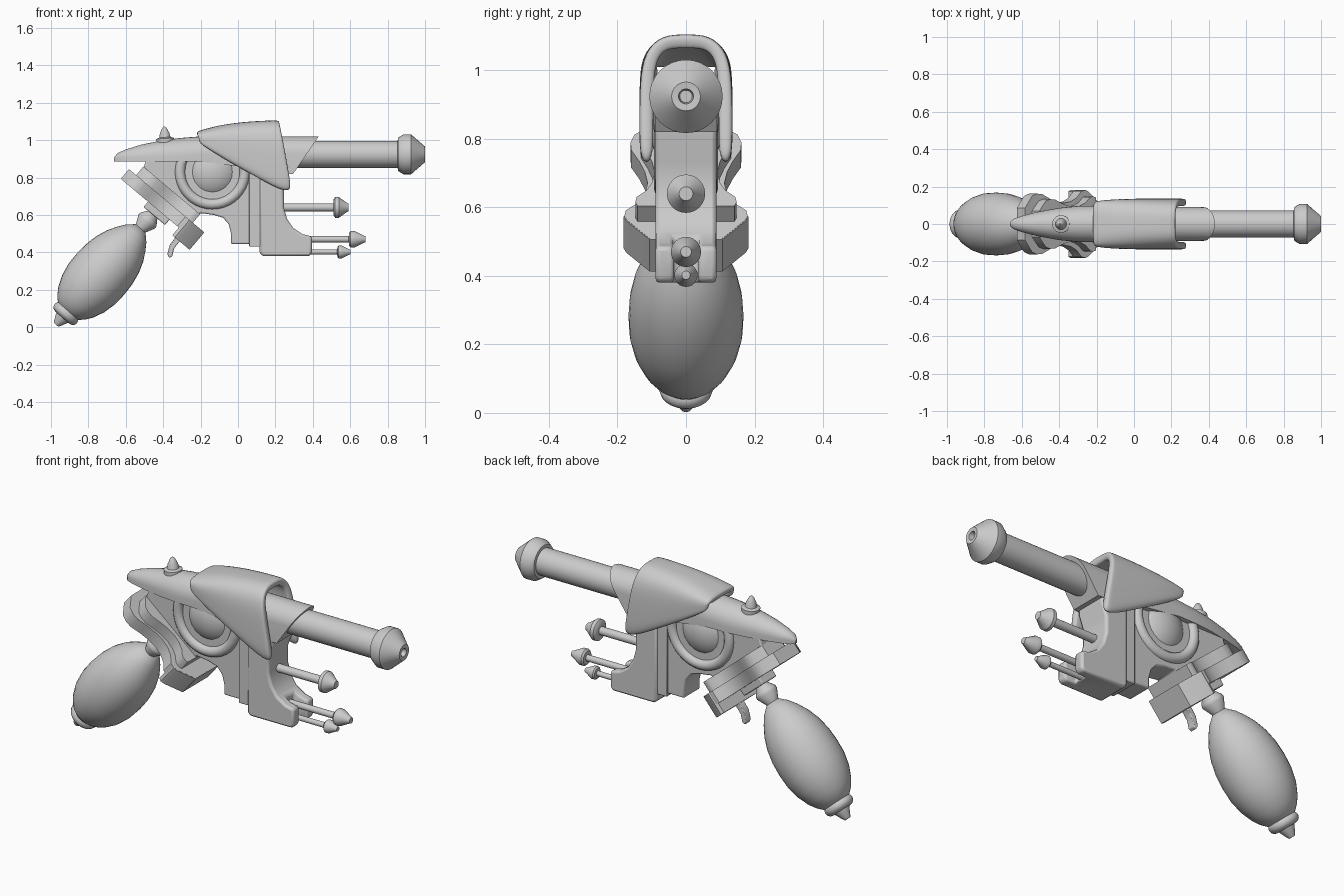
import bpy, bmesh, math
from mathutils import Vector, Matrix

if "Cube" in bpy.data.objects:
    bpy.data.objects.remove(bpy.data.objects["Cube"])


def finish(name, bm, bevel=0, angle=35, before=None):
    bmesh.ops.recalc_face_normals(bm, faces=bm.faces)
    me = bpy.data.meshes.new(name)
    bm.to_mesh(me)
    bm.free()
    ob = bpy.data.objects.new(name, me)
    bpy.context.collection.objects.link(ob)
    bpy.context.view_layer.objects.active = ob
    ob.select_set(True)
    bpy.ops.object.shade_smooth_by_angle(angle=math.radians(angle))
    ob.select_set(False)
    if before:
        before(ob)
    if bevel:
        m = ob.modifiers.new("bevel", 'BEVEL')
        m.width, m.segments, m.limit_method = bevel, 2, 'ANGLE'
        m.angle_limit = math.radians(40)
    return ob


def side(a, b, c):
    return Vector((a, c, b))


def tilted(a, b, c):  # collar frame: a along slope, b across, c outward
    return Vector((-.583 + .766 * a - .643 * c, b, .845 - .643 * a - .766 * c))


def prism(name, pts, lo, hi, place=side, bevel=.008, before=None):
    bm = bmesh.new()
    ends = [[bm.verts.new(place(a, b, c)) for a, b in pts] for c in (lo, hi)]
    for e in ends:
        bm.faces.new(e)
    for i in range(len(pts)):
        j = (i + 1) % len(pts)
        bm.faces.new((ends[0][i], ends[0][j], ends[1][j], ends[1][i]))
    return finish(name, bm, bevel, 35, before)


def skin(bm, rows, closed, cap):
    rows = [[bm.verts.new(p) for p in r] for r in rows]
    n = len(rows[0])
    for r, s in zip(rows, rows[1:]):
        for i in range(n if closed else n - 1):
            j = (i + 1) % n
            bm.faces.new((r[i], r[j], s[j], s[i]))
    if cap:
        bm.faces.new(rows[0])
        bm.faces.new(rows[-1])


def lathe(name, prof, origin, tilt, n=32, angle=35):
    """Turn (t, r) pairs about an axis leaning from +z towards +x."""
    mat = Matrix.Translation(origin) @ Matrix.Rotation(math.radians(tilt), 4, 'Y')
    rows = [[mat @ Vector((r * math.cos(k * math.tau / n), r * math.sin(k * math.tau / n), t))
             for k in range(n)] for t, r in prof]
    bm = bmesh.new()
    skin(bm, rows, True, True)
    return finish(name, bm, 0, angle)


# Main barrel with muzzle, then the three small emitters
lathe("main_barrel", [(.1, .072), (.87, .072)], (0, 0, .924), 90)
lathe("muzzle", [(.853, .06), (.855, .088), (.885, .107), (.925, .107), (1, .042),
                 (.998, .022), (.97, .018)], (0, 0, .924), 90)
for name, z, r, R, x0, x1, x2 in (("upper_emitter", .64, .022, .056, .2, .51, .592),
                                  ("middle_emitter", .47, .017, .044, .25, .592, .682),
                                  ("lower_emitter", .402, .014, .034, .25, .53, .602)):
    d = x2 - x1
    lathe(name, [(x0, r), (x1, r), (x1 + .002, R * .8), (x1 + .12 * d, R), (x1 + .35 * d, R),
                 (x2 - .1 * d, R * .42), (x2, R * .36)], (0, 0, z), 90, 24)

# Long top shell: arched sections from pointed tail to slanted front
rows = []
for xt, xb, w, zt, zb in ((-.664, -.664, .008, .905, .886), (-.645, -.645, .027, .93, .885),
                          (-.6, -.6, .043, .95, .885), (-.52, -.52, .064, .975, .885),
                          (-.4, -.4, .086, 1.0, .885), (-.3, -.3, .096, 1.012, .885),
                          (-.2, -.2, .098, 1.02, .885), (0, 0, .096, 1.02, .86),
                          (.15, .12, .092, 1.02, .82), (.432, .295, .09, 1.02, .82)):
    zs = max(zb + .005, zt - w)
    sec = [(w, zb)] + [(w * math.cos(a), zs + (zt - zs) * math.sin(a))
                       for a in (k * math.pi / 16 for k in range(17))] + [(-w, zb)]
    rows.append([Vector((xt + (xb - xt) * (zt - z) / (zt - zb), y, z)) for y, z in sec])
bm = bmesh.new()
skin(bm, rows, True, True)
finish("top_shell", bm)

# Saddle-shaped hood
half = [(0, 0), (.5, 0), (.9, .13), (1, .38), (1, .7), (1, 1)]
sec = [(-y, d) for y, d in half[:0:-1]] + half
rows = []
for xt, zt, xb, zb, w in ((-.225, 1.042, -.21, .985, .115), (-.205, 1.052, -.185, .965, .125),
                          (-.1, 1.08, -.06, .888, .134), (.03, 1.098, .08, .81, .136),
                          (.17, 1.105, .2, .742, .136), (.205, 1.105, .27, .72, .136),
                          (.225, 1.1, .288, .745, .134)):
    rows.append([Vector((xt + (xb - xt) * d, y * w, zt + (zb - zt) * d)) for y, d in sec])
bm = bmesh.new()
skin(bm, rows, False, False)
hood = finish("hood", bm, 0, 60)
m = hood.modifiers.new("thickness", 'SOLIDIFY')
m.thickness, m.offset = .04, -1
m = hood.modifiers.new("smooth", 'SUBSURF')
m.levels = m.render_levels = 2

# Body: rear frame, thin joint, front block with a channel for the lower emitters
prism("rear_frame", [(-.49, .9), (-.52, .8), (-.24, .57), (-.2, .61), (-.13, .6), (-.08, .585),
                     (-.05, .55), (-.037, .5), (-.037, .444), (.08, .444), (.08, .9)], -.07, .07)
prism("frame_joint", [(.06, .43), (.13, .43), (.13, .9), (.06, .9)], -.08, .08, bevel=.004)
cutter = prism("channel_cutter", [(.315, .41), (.34, .372), (.5, .372), (.5, .56), (.315, .56)],
               -.035, .035, bevel=0)
cutter.hide_render = True
cutter.hide_set(True)


def cut(ob):
    m = ob.modifiers.new("channel", 'BOOLEAN')
    m.operation, m.object, m.solver = 'DIFFERENCE', cutter, 'EXACT'


prism("front_block", [(.115, .9), (.115, .395), (.135, .38), (.385, .38), (.395, .4), (.395, .485),
                      (.345, .497), (.295, .53), (.262, .58), (.245, .64), (.245, .73),
                      (.27, .8), (.27, .9)], -.089, .089, bevel=.012, before=cut)


# Side dome and rings, trimmed off where the top shell covers them
def trim(bm):
    bmesh.ops.bisect_plane(bm, geom=bm.verts[:] + bm.edges[:] + bm.faces[:], plane_co=(0, 0, .9),
                           plane_no=(0, 0, 1), clear_outer=True)
    bmesh.ops.holes_fill(bm, edges=[e for e in bm.edges if e.is_boundary])


bm = bmesh.new()
bmesh.ops.create_uvsphere(bm, u_segments=32, v_segments=16, radius=.145,
                          matrix=Matrix.Translation((-.137, 0, .83)) @ Matrix.Diagonal((1, .72, 1, 1)))
trim(bm)
finish("side_dome", bm)


def ring(name, centre, rot, R, r):
    bpy.ops.mesh.primitive_torus_add(location=centre, rotation=rot, major_radius=R, minor_radius=r,
                                     major_segments=40, minor_segments=12)
    ob = bpy.context.object
    ob.name = name
    bpy.ops.object.transform_apply(location=True, rotation=True)
    bpy.ops.object.shade_smooth()
    ob.select_set(False)
    return ob


for s, label in ((-1, "near"), (1, "far")):
    ob = ring("ring_" + label, (-.137, s * .066, .83), (math.pi / 2, 0, 0), .173, .028)
    bm = bmesh.new()
    bm.from_mesh(ob.data)
    trim(bm)
    bm.to_mesh(ob.data)
    bm.free()


# Waisted collar: plate, thick lower end, inner liner, grip mount
def mirrored(p):
    return p + [(u, -y) for u, y in reversed(p)]


upper = [(0, .085), (.05, .15), (.085, .162), (.12, .16), (.17, .137), (.22, .12), (.27, .112),
         (.32, .12), (.36, .14), (.395, .176), (.42, .18), (.44, .172)]
prism("collar_plate", mirrored(upper + [(.524, .105)]), 0, .068, tilted, 0)
prism("collar_lower_block", mirrored([(.405, .175), (.422, .182), (.442, .174), (.526, .107)]),
      .001, .122, tilted, 0)
prism("collar_liner", mirrored([(.05 + .9 * u, .82 * y) for u, y in upper]), -.06, .01, tilted, 0)
prism("grip_mount", mirrored([(.19, .06), (.34, .06)]), .05, .105, tilted, .006)

# Grip: bulb, turned neck, pommel ring and tip along one leaning axis
base, lean = (-.973, 0, .013), 41.3
lathe("grip_bulb", [(.085, .05), (.1, .075), (.125, .1), (.16, .124), (.22, .15), (.29, .165),
                    (.36, .168), (.43, .164), (.5, .15), (.56, .128), (.61, .1), (.65, .072),
                    (.685, .035)], base, lean, 32, 60)
lathe("grip_neck", [(.66, .03), (.69, .036), (.735, .058), (.75, .056), (.785, .032), (.8, .034),
                    (.825, .052), (.86, .052)], base, lean, 24)
axis = Vector((.66, 0, .751))
ring("pommel_ring", Vector(base) + axis * .08, (0, math.radians(lean), 0), .05, .029)
lathe("pommel_tip", [(0, .016), (.01, .022), (.05, .042), (.1, .06)], base, lean, 24)

# Trigger
prism("trigger", [(-.29, .51), (-.335, .48), (-.365, .44), (-.378, .39), (-.368, .37), (-.352, .378),
                  (-.342, .42), (-.315, .455), (-.26, .49)], -.02, .02, bevel=.004)

# Rear sight
lathe("sight", [(-.02, .047), (.006, .047), (.012, .03), (.035, .025), (.062, .012), (.07, .003)],
      (-.39, 0, 1.003), -4, 24)
